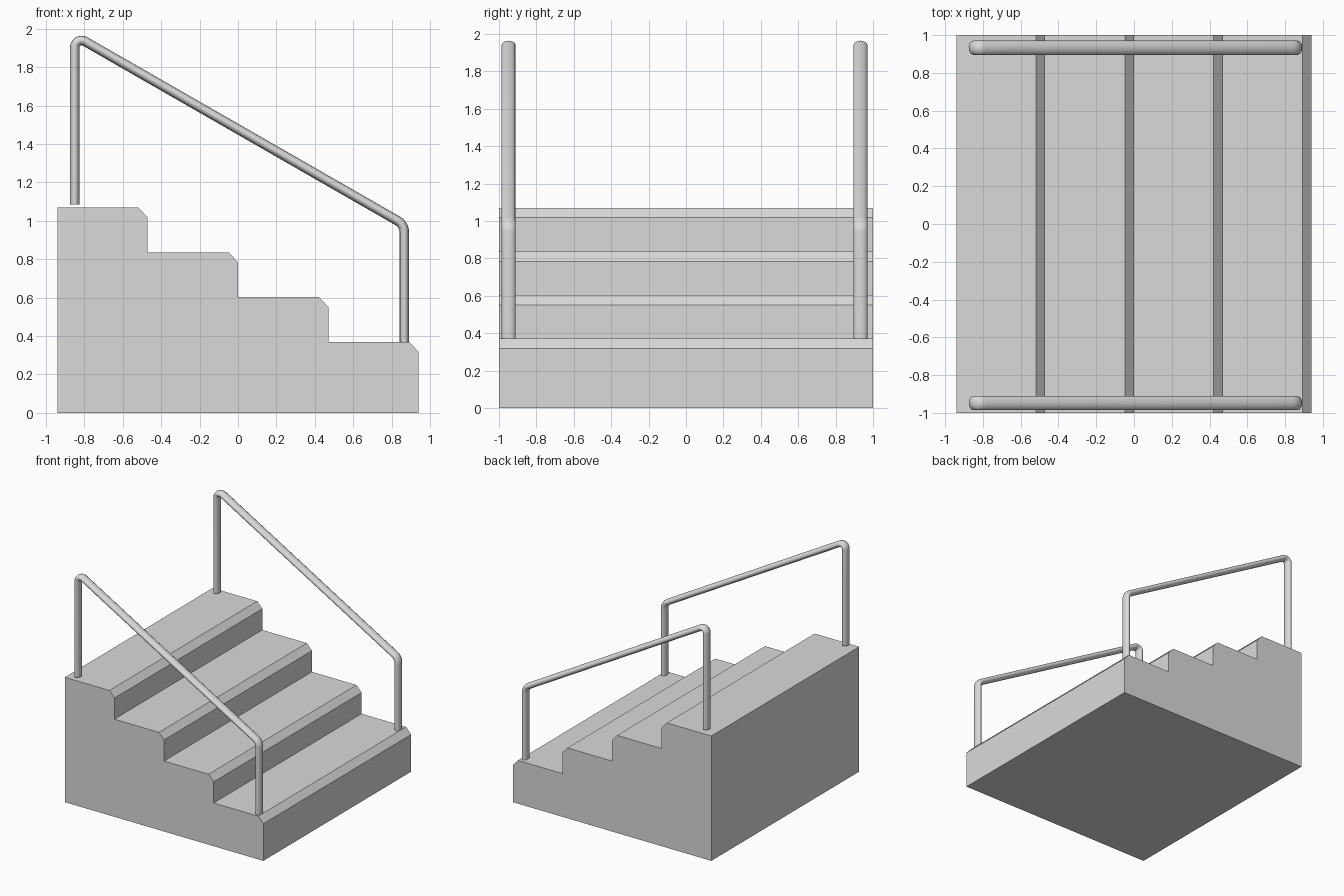
import bpy, bmesh, math
from mathutils import Vector

cube = bpy.data.objects.get("Cube")
if cube:
    bpy.data.objects.remove(cube, do_unlink=True)


def make_material(name, rgb):
    mat = bpy.data.materials.new(name)
    mat.use_nodes = True
    mat.diffuse_color = (*rgb, 1)
    mat.node_tree.nodes["Principled BSDF"].inputs["Base Color"].default_value = (*rgb, 1)
    return mat


grey = make_material("light grey", (0.7, 0.7, 0.7))

# Stair block: chamfered step profile extruded across the width
RUN, RISE, BASE, CHAMFER, STEPS = 0.47, 0.233, 0.37, 0.052, 4
front_x = 2 * RUN
profile = [(-front_x, 0), (front_x, 0)]
for i in range(STEPS):
    x, z = front_x - i * RUN, BASE + i * RISE
    if i:
        profile.append((x, z - RISE))
    profile += [(x, z - CHAMFER), (x - 0.048, z)]
profile.append((-front_x, z))

bm = bmesh.new()
side = bm.faces.new([bm.verts.new((x, -1, z)) for x, z in profile])
extruded = bmesh.ops.extrude_face_region(bm, geom=[side], use_keep_orig=True)
bmesh.ops.translate(bm, vec=(0, 2, 0),
                    verts=[g for g in extruded["geom"] if isinstance(g, bmesh.types.BMVert)])
bmesh.ops.recalc_face_normals(bm, faces=bm.faces)
mesh = bpy.data.meshes.new("stair_block")
bm.to_mesh(mesh)
bm.free()
mesh.materials.append(grey)
bpy.context.collection.objects.link(bpy.data.objects.new("stair_block", mesh))


def fillet(before, corner, after, radius, count=10):
    """Points of a rounded corner between two straight runs."""
    a, b = (before - corner).normalized(), (after - corner).normalized()
    half = a.angle(b) / 2
    centre = corner + (a + b).normalized() * radius / math.sin(half)
    start = (corner + a * radius / math.tan(half) - centre).normalized()
    end = (corner + b * radius / math.tan(half) - centre).normalized()
    return [centre + start.slerp(end, i / count) * radius for i in range(count + 1)]


# Handrails: bent tube, oval in section, one on each side
top_foot, top_bend = Vector((-0.85, 0, 1.085)), Vector((-0.85, 0, 1.965))
low_bend, low_foot = Vector((0.866, 0, 0.98)), Vector((0.866, 0, 0.365))
path = [top_foot, *fillet(top_foot, top_bend, low_bend, 0.036),
        *fillet(top_bend, low_bend, low_foot, 0.07), low_foot]


def add_handrail(name, y):
    curve = bpy.data.curves.new(name, "CURVE")
    curve.dimensions = "3D"
    curve.bevel_depth = 0.025
    curve.bevel_resolution = 4
    curve.use_fill_caps = True
    spline = curve.splines.new("POLY")
    spline.points.add(len(path) - 1)
    for point, co in zip(spline.points, path):
        point.co = (*co, 1)
    curve.materials.append(grey)
    rail = bpy.data.objects.new(name, curve)
    rail.location.y = y
    rail.scale.y = 1.5
    bpy.context.collection.objects.link(rail)
    bpy.ops.object.select_all(action="DESELECT")
    rail.select_set(True)
    bpy.context.view_layer.objects.active = rail
    bpy.ops.object.convert(target="MESH")
    bpy.ops.object.shade_smooth_by_angle(angle=math.radians(40))


add_handrail("front_handrail", -0.948)
add_handrail("back_handrail", 0.933)
